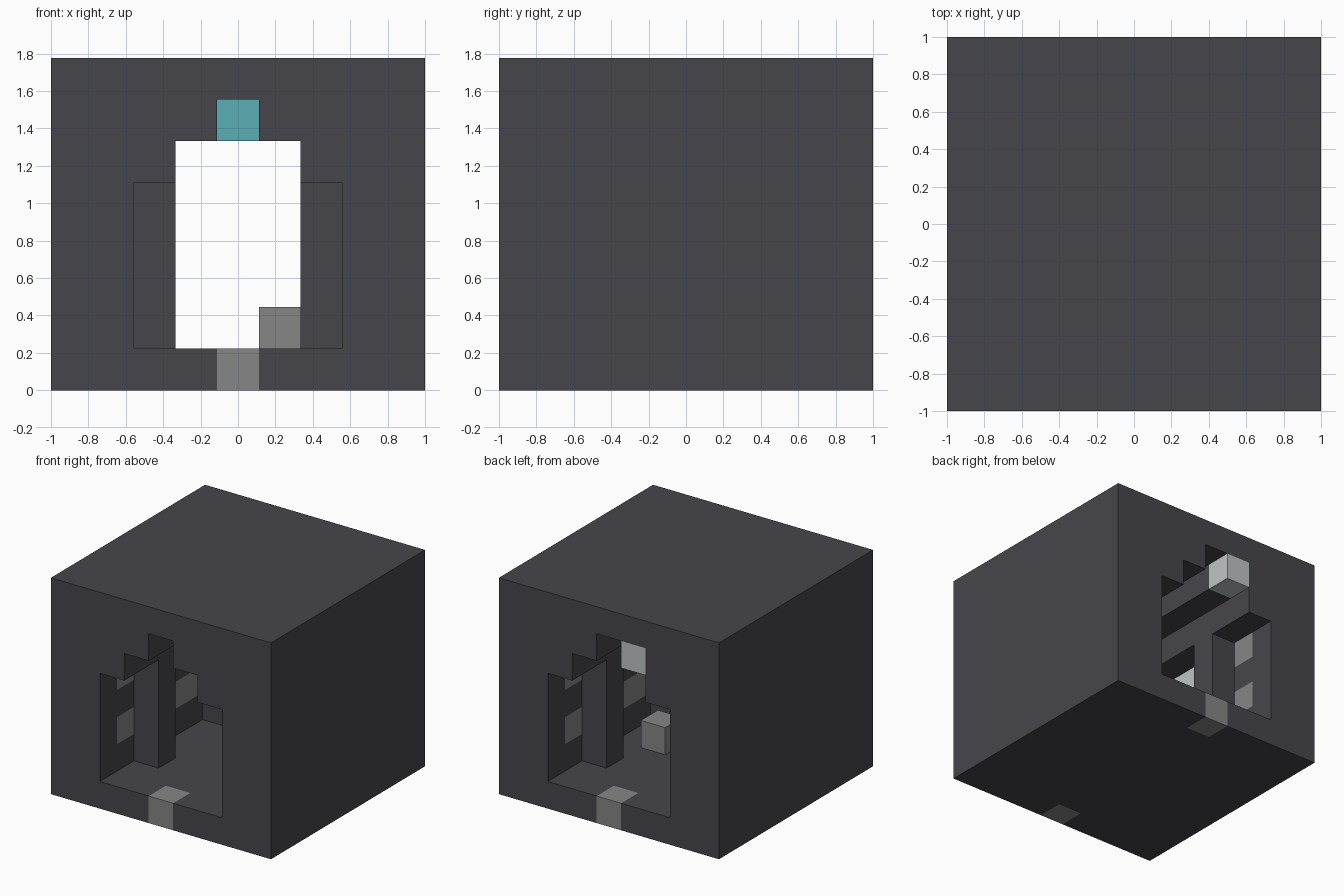
import bpy
import bmesh
from mathutils import Vector
from itertools import product

cube = bpy.data.objects.get("Cube")
if cube:
    bpy.data.objects.remove(cube, do_unlink=True)

NX, NY, NZ = 9, 9, 8
S = 2 / NX          # edge of one block


def material(name, rgb):
    m = bpy.data.materials.new(name)
    m.use_nodes = True
    m.diffuse_color = (*rgb, 1)
    m.node_tree.nodes["Principled BSDF"].inputs["Base Color"].default_value = (*rgb, 1)
    return m


dark = material("charcoal stone", (0.062, 0.060, 0.070))
grey = material("mid grey", (0.24, 0.24, 0.24))
light = material("pale grey", (0.52, 0.55, 0.56))
teal = material("teal", (0.098, 0.43, 0.46))


def in_tunnel(i, k):
    """Stepped arch running from front to back."""
    return 1 <= k < 7 - abs(i - 4) and abs(i - 4) <= 2


# Block layout of each part
pillars = set(product((2, 6), (2, 6), range(1, 5)))
thresholds = {(4, 0, 0), (4, 8, 0)}
wall_studs = set(product((1, 7), (1, 7), (2, 4)))
low_panels = set(product((1, 7), (3, 4, 5), (2,)))
high_panels = set(product((1, 7), (3, 4, 5), (4,)))
floor_block = {(5, 4, 1)}
lintel_block = {(3, 8, 6)}
lamp = {(4, 4, 6)}

inlays = thresholds | wall_studs | low_panels | high_panels | lintel_block
shell = {c for c in product(range(NX), range(NY), range(NZ))
         if not in_tunnel(c[0], c[2])} - inlays
filled = shell | inlays | pillars | floor_block | lamp


def build(name, cells, mat):
    """Make the outer skin of a set of blocks, leaving out touching faces."""
    bm = bmesh.new()
    corner = Vector((-1, -1, 0))
    for cell in sorted(cells):
        centre = corner + (Vector(cell) + Vector((0.5, 0.5, 0.5))) * S
        for axis, sign in product(range(3), (-1, 1)):
            n = Vector((0, 0, 0))
            n[axis] = sign
            if tuple(int(c + d) for c, d in zip(cell, n)) in filled:
                continue
            u = Vector((0, 0, 0))
            u[(axis + 1) % 3] = 1
            v = n.cross(u)
            ring = (-u - v, u - v, u + v, v - u)
            bm.faces.new([bm.verts.new(centre + (n + r) * S / 2) for r in ring])
    bmesh.ops.remove_doubles(bm, verts=bm.verts, dist=0.001)
    mesh = bpy.data.meshes.new(name)
    bm.to_mesh(mesh)
    bm.free()
    mesh.materials.append(mat)
    bpy.context.collection.objects.link(bpy.data.objects.new(name, mesh))


build("stone_shell", shell, dark)
build("tunnel_pillars", pillars, dark)
build("threshold_blocks", thresholds, grey)
build("wall_studs", wall_studs, grey)
build("low_wall_panels", low_panels, grey)
build("high_wall_panels", high_panels, light)
build("floor_block", floor_block, grey)
build("back_lintel_block", lintel_block, light)
build("ceiling_lamp", lamp, teal)
